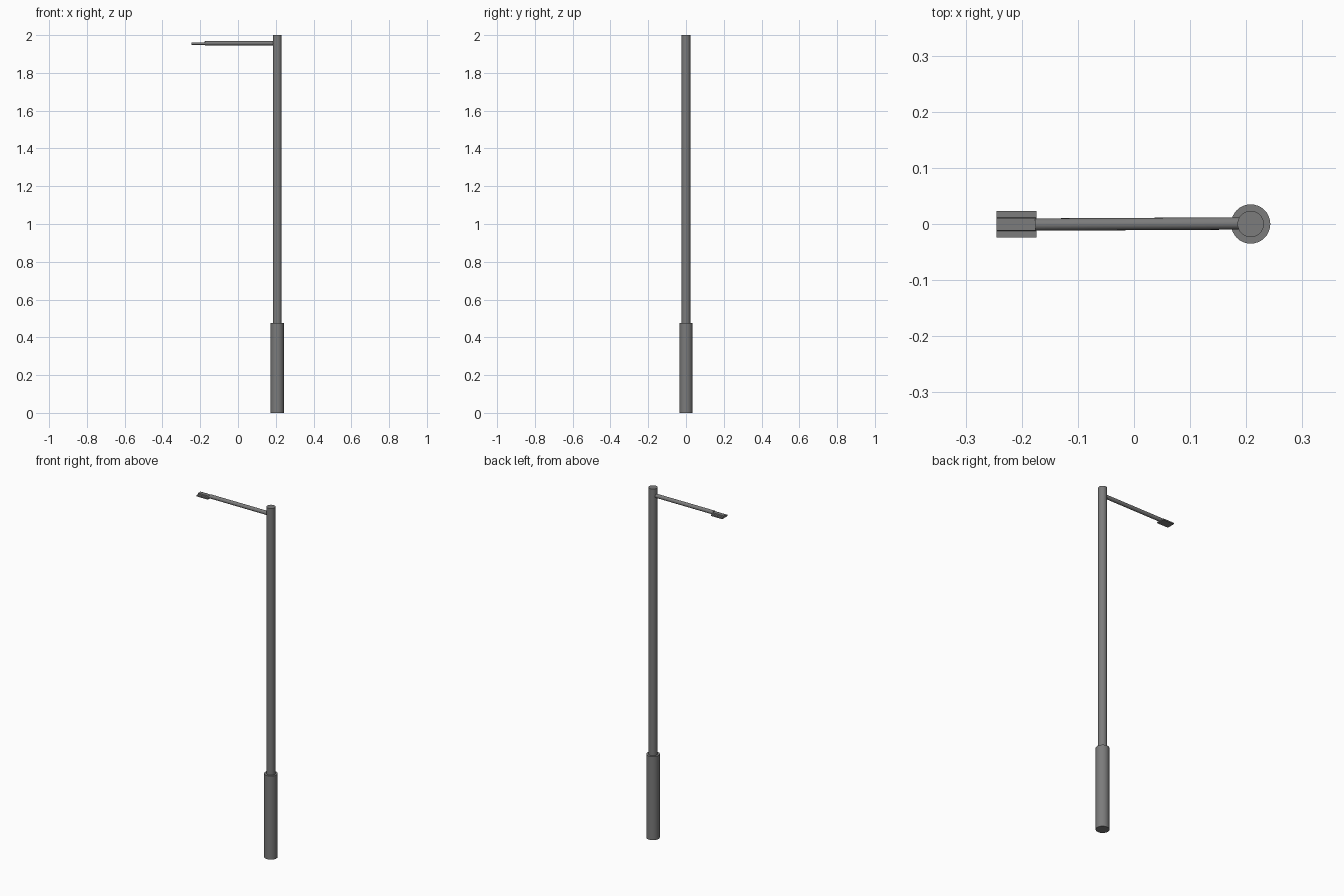
import bpy, bmesh, math
from mathutils import Vector

if "Cube" in bpy.data.objects:
    bpy.data.objects.remove(bpy.data.objects["Cube"])

metal = bpy.data.materials.new("dark_grey_metal")
metal.diffuse_color = (0.2, 0.2, 0.2, 1)
metal.use_nodes = True
metal.node_tree.nodes["Principled BSDF"].inputs["Base Color"].default_value = metal.diffuse_color

POLE_X = 0.208


def finish(obj, name):
    obj.name = name
    obj.data.materials.append(metal)
    return obj


def tube(name, start, end, radius, sides):
    a, b = Vector(start), Vector(end)
    bpy.ops.mesh.primitive_cylinder_add(
        vertices=sides, radius=radius, depth=(b - a).length, location=(a + b) / 2,
        rotation=(b - a).to_track_quat('Z', 'Y').to_euler())
    obj = finish(bpy.context.object, name)
    bpy.ops.object.shade_smooth_by_angle(angle=math.radians(35))
    return obj


# Post: thick base sleeve and slim shaft
tube("base_sleeve", (POLE_X, 0, 0), (POLE_X, 0, 0.477), 0.035, 32)
tube("pole_shaft", (POLE_X, 0, 0.47), (POLE_X, 0, 2.0), 0.0235, 32)

# Side arm, very slightly skewed
tube("side_arm", (POLE_X - 0.01, 0.001, 1.957), (-0.176, -0.001, 1.957), 0.011, 16)

# Lamp head: flat plate with a raised central ridge, profile swept along x
half = [(0.024, 1.947), (0.024, 1.954), (0.012, 1.954), (0.011, 1.961)]
profile = half + [(-y, z) for y, z in reversed(half)]
bm = bmesh.new()
face = bm.faces.new([bm.verts.new((-0.245, y - 0.0005, z)) for y, z in profile])
ext = bmesh.ops.extrude_face_region(bm, geom=[face])
bmesh.ops.translate(bm, vec=(0.071, 0, 0),
                    verts=[v for v in ext["geom"] if isinstance(v, bmesh.types.BMVert)])
bmesh.ops.recalc_face_normals(bm, faces=bm.faces)
mesh = bpy.data.meshes.new("lamp_head")
bm.to_mesh(mesh)
bm.free()
head = bpy.data.objects.new("lamp_head", mesh)
bpy.context.collection.objects.link(head)
finish(head, "lamp_head")
